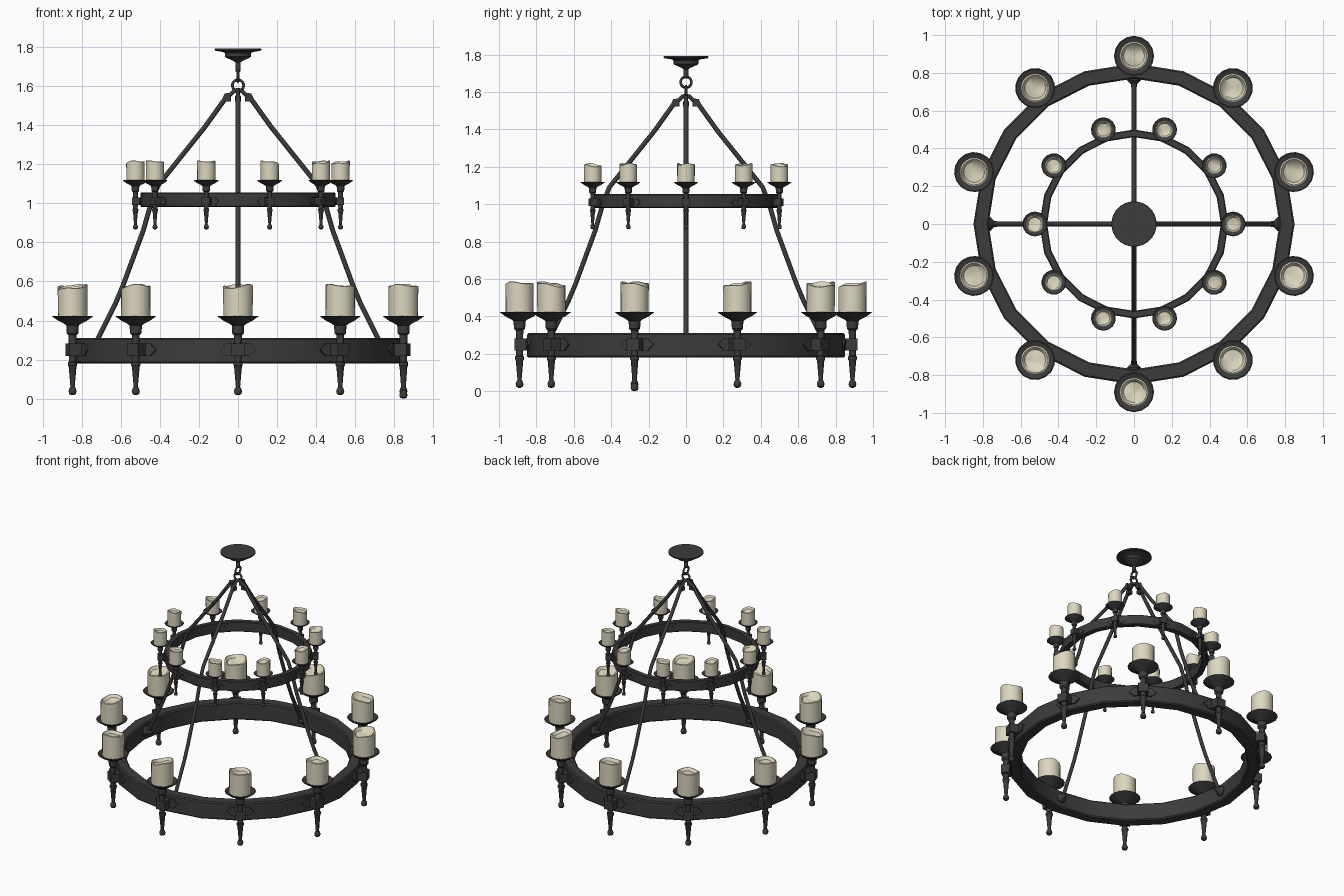
import bpy, bmesh, random
from math import sin, cos, pi, tan, radians
from mathutils import Matrix, Vector

if "Cube" in bpy.data.objects:
    bpy.data.objects.remove(bpy.data.objects["Cube"])

random.seed(4)
iron = bpy.data.materials.new("iron")
iron.diffuse_color = (0.045, 0.045, 0.045, 1)
iron.use_nodes = True
iron.node_tree.nodes["Principled BSDF"].inputs["Base Color"].default_value = iron.diffuse_color
wax = bpy.data.materials.new("wax")
wax.diffuse_color = (0.72, 0.68, 0.52, 1)
wax.use_nodes = True
wax.node_tree.nodes["Principled BSDF"].inputs["Base Color"].default_value = wax.diffuse_color


def finish(name, bm, mat, matrix=Matrix(), angle=35):
    bmesh.ops.remove_doubles(bm, verts=bm.verts, dist=1e-5)
    bmesh.ops.recalc_face_normals(bm, faces=bm.faces)
    bm.transform(matrix)
    me = bpy.data.meshes.new(name)
    bm.to_mesh(me)
    bm.free()
    me.materials.append(mat)
    for p in me.polygons:
        p.use_smooth = True
    me.set_sharp_from_angle(angle=radians(angle))
    ob = bpy.data.objects.new(name, me)
    bpy.context.collection.objects.link(ob)
    return ob


def lathe(bm, profile, n, closed=False):
    """Spin (radius, z) points round the z axis."""
    rows = [[bm.verts.new((r * cos(2 * pi * i / n), r * sin(2 * pi * i / n), z))
             for i in range(n)] for r, z in profile]
    pairs = list(zip(rows, rows[1:])) + ([(rows[-1], rows[0])] if closed else [])
    for a, b in pairs:
        for i in range(n):
            j = (i + 1) % n
            bm.faces.new((a[i], a[j], b[j], b[i]))
    if not closed:
        bm.faces.new(rows[0][::-1])
        bm.faces.new(rows[-1])


def box(bm, centre, size):
    bmesh.ops.create_cube(bm, size=1, matrix=Matrix.Translation(centre) @ Matrix.Diagonal((*size, 1)))


def tube(name, points, radius):
    cu = bpy.data.curves.new(name, "CURVE")
    cu.dimensions = "3D"
    cu.bevel_depth, cu.bevel_resolution, cu.use_fill_caps = radius, 2, True
    sp = cu.splines.new("POLY")
    sp.points.add(len(points) - 1)
    for p, co in zip(sp.points, points):
        p.co = (*co, 1)
    tmp = bpy.data.objects.new(name + "_path", cu)
    bpy.context.collection.objects.link(tmp)
    bm = bmesh.new()
    bm.from_mesh(bpy.data.meshes.new_from_object(tmp))
    bpy.data.objects.remove(tmp)
    return bm


# Two iron hoops, 20 sided with slightly eased edges
def hoop(name, ro, ri, z0, z1, e):
    bm = bmesh.new()
    lathe(bm, [(ro - e, z0), (ro, z0 + e), (ro, z1 - e), (ro - e, z1),
               (ri + e, z1), (ri, z1 - e), (ri, z0 + e), (ri + e, z0)], 20, True)
    finish(name, bm, iron)


hoop("lower_hoop", 0.85, 0.77, 0.18, 0.31, 0.008)
hoop("upper_hoop", 0.50, 0.46, 0.98, 1.055, 0.005)


# Candle holder: bent bracket plate, block, turned spike with dish, and candle
def holder(tag, ang, ring_r, z, s, drop=0.0):
    m = (Matrix.Rotation(ang, 4, "Z") @ Matrix.Translation((ring_r, 0, z)) @ Matrix.Scale(s, 4))
    stem = Matrix.Translation((0.04, 0, 0))
    bm = bmesh.new()
    lathe(bm, [(0.006, -0.232 - drop), (0.017, -0.226 - drop), (0.021, -0.212 - drop),
               (0.017, -0.198 - drop), (0.011, -0.19 - drop), (0.02, -0.085), (0.024, -0.08),
               (0.024, -0.065), (0.019, -0.06), (0.02, 0.075), (0.03, 0.085), (0.032, 0.125),
               (0.045, 0.135), (0.075, 0.15), (0.106, 0.172), (0.1, 0.174), (0.07, 0.162)], 16)
    bm.transform(stem)
    box(bm, (0.03, 0, 0), (0.075, 0.07, 0.064))
    outline = [(-0.092, 0), (-0.06, -0.032), (0, -0.032), (0.06, -0.032),
               (0.092, 0), (0.06, 0.032), (0, 0.032), (-0.06, 0.032)]
    front, back = ([bm.verts.new((d - abs(t) * tan(radians(9)), t, h)) for t, h in outline]
                   for d in (0.01, -0.01))
    for v in (front, back):
        bm.faces.new((v[0], v[1], v[2], v[6], v[7]))
        bm.faces.new((v[2], v[3], v[4], v[5], v[6]))
    for i in range(8):
        j = (i + 1) % 8
        bm.faces.new((front[i], front[j], back[j], back[i]))
    finish(tag + "_holder", bm, iron, m)

    # Candle with a melted, uneven rim and a sunken top
    bm = bmesh.new()
    lathe(bm, [(0.075, 0.16), (0.076, 0.32), (0.068, 0.323), (0.055, 0.303), (0.02, 0.296)], 20)
    ph = random.uniform(0, 2 * pi)
    for v in bm.verts:
        if v.co.z > 0.3:
            a = math_angle(v.co) + ph
            v.co.z += 0.011 * cos(a) + 0.005 * sin(3 * a)
    bm.transform(stem)
    finish(tag + "_candle", bm, wax, m)


def math_angle(co):
    return Vector((1, 0)).angle_signed(co.xy)


for k in range(10):
    holder(f"lower_{k}", radians(18 + 36 * k), 0.85, 0.25, 1.0, 0.018 if k == 9 else 0)
    holder(f"upper_{k}", radians(36 * k), 0.50, 1.01, 0.62)

# Four bent hanging rods with wall bosses and hooked top ends
for k in range(4):
    rot = Matrix.Rotation(k * pi / 2, 4, "Z")
    bm = tube("rod", [(0.055, 0, 1.55), (0.17, 0, 1.39), (0.41, 0, 1.09), (0.445, 0, 1.0),
                      (0.485, 0, 0.86), (0.59, 0, 0.575), (0.63, 0, 0.48), (0.715, 0, 0.31),
                      (0.745, 0, 0.25)], 0.0125)
    finish(f"hanging_rod_{k}", bm, iron, rot, 60)
    bm = tube("hook", [(0.07, 0, 1.53), (0.062, 0, 1.553), (0.04, 0, 1.555), (0.02, 0, 1.575),
                       (0.0, 0, 1.58)], 0.011)
    box(bm, (0.05, 0, 1.535), (0.03, 0.03, 0.026))
    finish(f"rod_hook_{k}", bm, iron, rot, 60)
    bm = bmesh.new()
    lathe(bm, [(0.012, 0), (0.017, 0.03), (0.036, 0.05), (0.036, 0.075)], 12)
    finish(f"rod_boss_{k}", bm, iron,
           rot @ Matrix.Translation((0.71, 0, 0.25)) @ Matrix.Rotation(pi / 2, 4, "Y"))

# Two interlocked chain links
for name, z, axis in (("lower_link", 1.603, "X"), ("upper_link", 1.652, "Y")):
    bm = bmesh.new()
    lathe(bm, [(0.029 + 0.007 * cos(a * pi / 4), 0.007 * sin(a * pi / 4)) for a in range(8)], 20, True)
    finish(name, bm, iron, Matrix.Translation((0, 0, z)) @ Matrix.Rotation(pi / 2, 4, axis), 60)

# Ceiling canopy with its stem
bm = bmesh.new()
lathe(bm, [(0.01, 1.672), (0.014, 1.678), (0.012, 1.72), (0.022, 1.728), (0.06, 1.745), (0.066, 1.75),
           (0.066, 1.768), (0.075, 1.774), (0.115, 1.78), (0.12, 1.785), (0.118, 1.792)], 28)
finish("ceiling_canopy", bm, iron)
